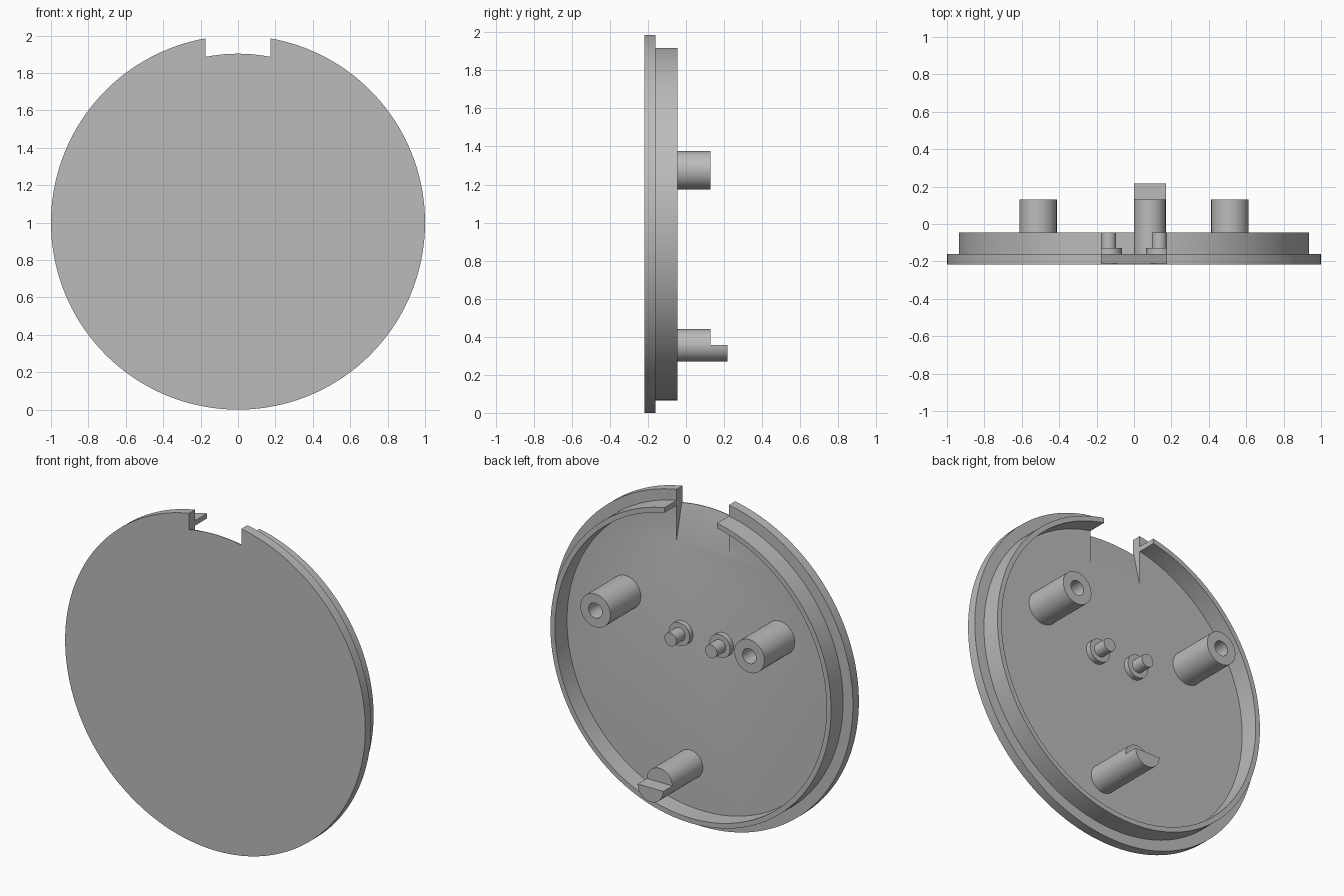
import bpy, bmesh, math

if "Cube" in bpy.data.objects:
    bpy.data.objects.remove(bpy.data.objects["Cube"])

grey = bpy.data.materials.new("grey_plastic")
grey.diffuse_color = (0.5, 0.5, 0.5, 1)
grey.use_nodes = True
grey.node_tree.nodes["Principled BSDF"].inputs["Base Color"].default_value = grey.diffuse_color


def finish(name, bm):
    """Turn a bmesh into a named grey object."""
    bmesh.ops.recalc_face_normals(bm, faces=bm.faces)
    me = bpy.data.meshes.new(name)
    bm.to_mesh(me)
    bm.free()
    ob = bpy.data.objects.new(name, me)
    bpy.context.collection.objects.link(ob)
    me.materials.append(grey)
    return ob


def turned(name, profile, cx, cz, seg):
    """Revolve (radius, y) points about a y-parallel axis, closing both ends."""
    bm = bmesh.new()
    rings = []
    for r, y in profile:
        rings.append([bm.verts.new((cx + r * math.cos(2 * math.pi * i / seg), y,
                                    cz + r * math.sin(2 * math.pi * i / seg)))
                      for i in range(seg)])
    for a, b in zip(rings, rings[1:]):
        for i in range(seg):
            j = (i + 1) % seg
            bm.faces.new((a[i], a[j], b[j], b[i]))
    bm.faces.new(rings[0])
    bm.faces.new(rings[-1])
    return finish(name, bm)


def prism(name, points, axis, lo, hi):
    """Extrude a 2D outline along y (points are x,z) or x (points are y,z)."""
    bm = bmesh.new()
    def place(p, t):
        return (p[0], t, p[1]) if axis == "y" else (t, p[0], p[1])
    a = [bm.verts.new(place(p, lo)) for p in points]
    b = [bm.verts.new(place(p, hi)) for p in points]
    n = len(points)
    bm.faces.new(a)
    bm.faces.new(b)
    for i in range(n):
        bm.faces.new((a[i], a[(i + 1) % n], b[(i + 1) % n], b[i]))
    return finish(name, bm)


def cut(ob, cutter):
    """Subtract the cutter from the object and remove it."""
    mod = ob.modifiers.new("cut", "BOOLEAN")
    mod.operation, mod.solver, mod.object = "DIFFERENCE", "EXACT", cutter
    cutter.hide_render = True
    select(ob)
    bpy.ops.object.modifier_apply(modifier=mod.name)
    bpy.data.objects.remove(cutter)


def select(ob):
    bpy.ops.object.select_all(action="DESELECT")
    ob.select_set(True)
    bpy.context.view_layer.objects.active = ob


FLOOR, RIM, BURIED = -0.16, -0.045, -0.18
NOTCH = 0.175
parts = []

# round cover: front plate with a thin raised ring behind it
cover = turned("cover", [(1, -0.217), (1, FLOOR), (0.935, FLOOR), (0.935, RIM),
                         (0.905, RIM), (0.905, FLOOR)], 0, 1, 144)

# finger notch at the top, with a curved bottom edge
arc = []
for i in range(13):
    x = -NOTCH + 2 * NOTCH * i / 12
    arc.append((x, 1 + math.sqrt(0.903 ** 2 - x * x)))
cut(cover, prism("notch_cutter", arc + [(NOTCH, 2.2), (-NOTCH, 2.2)], "y", -0.4, 0.2))

# sloped recess behind the notch, thinning the plate to its edge
cut(cover, prism("slope_cutter", [(FLOOR, 1.675), (-0.214, 1.905), (-0.214, 1.95),
                                  (-0.1, 1.95), (-0.1, 1.675 - 0.06 * 0.23 / 0.054)],
                 "x", -NOTCH, NOTCH))
parts.append(cover)

# hollow screw posts and stepped pegs, left and right
for side, s in (("left", -1), ("right", 1)):
    parts.append(turned("screw_post_" + side,
                        [(0.1, BURIED), (0.1, 0.13), (0.045, 0.13), (0.045, -0.158)],
                        s * 0.513, 1.275, 48))
    parts.append(turned("peg_" + side,
                        [(0.07, BURIED), (0.07, -0.128), (0.04, -0.128), (0.04, RIM)],
                        s * 0.135, 1.135, 32))

# lower post with a half-round tongue
post = turned("tongue_post", [(0.085, BURIED), (0.085, 0.217)], 0.085, 0.355, 48)
cut(post, prism("step_cutter", [(0.13, 0.356), (0.4, 0.356), (0.4, 0.6), (0.13, 0.6)],
                "x", -0.2, 0.4))
parts.append(post)

for ob in parts:
    select(ob)
    bpy.ops.object.shade_smooth_by_angle(angle=math.radians(30))
